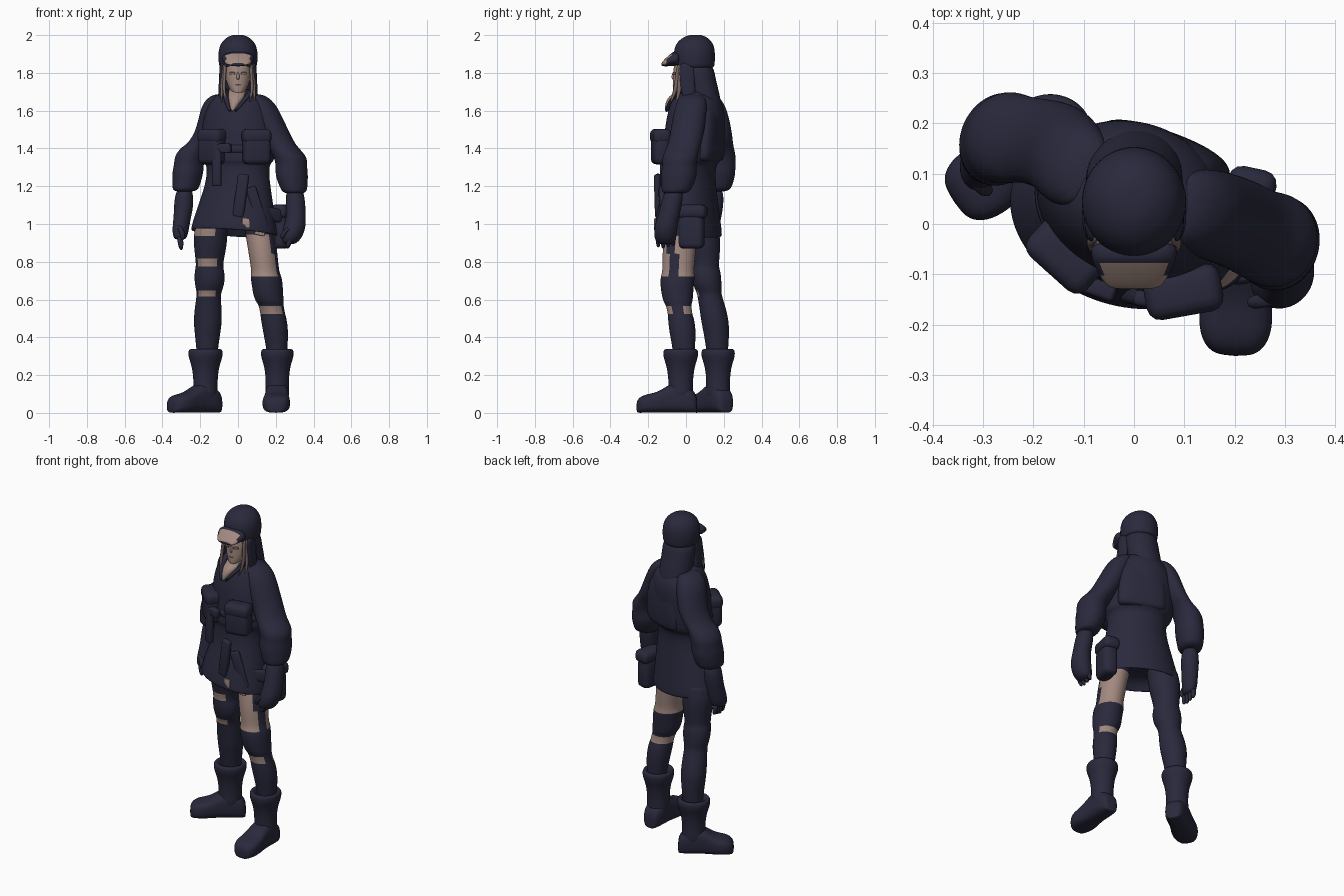
import bpy, bmesh, math
from mathutils import Vector, Matrix


def material(name, rgb):
    m = bpy.data.materials.new(name)
    m.diffuse_color = (*rgb, 1)
    return m


NAVY = material("navy cloth", (0.0225, 0.022, 0.046))
SKIN = material("warm skin", (0.36, 0.25, 0.215))
HAIR = material("brown hair", (0.19, 0.135, 0.12))
SHADE = material("dusky skin", (0.25, 0.165, 0.145))


def spow(v, p):
    return math.copysign(abs(v) ** p, v)


def loft(name, rings, mats=(NAVY,), yaw=0, u=None, v=None, n=16, p=1.0, sub=2, rule=None, warp=None):
    """Skin closed rings (x, y, z, half_u, half_v) into a smooth body."""
    a = math.radians(yaw)
    u = u or Vector((math.cos(a), math.sin(a), 0))
    v = v or Vector((-math.sin(a), math.cos(a), 0))
    bm = bmesh.new()
    rows = []
    for x, y, z, ru, rv in rings:
        row = []
        for i in range(n):
            t = 2 * math.pi * (i + 0.5) / n
            co = Vector((x, y, z)) + u * ru * spow(math.cos(t), p) + v * rv * spow(math.sin(t), p)
            row.append(bm.verts.new(warp(co) if warp else co))
        rows.append(row)
    for r0, r1 in zip(rows, rows[1:]):
        for i in range(n):
            bm.faces.new((r0[i], r0[(i + 1) % n], r1[(i + 1) % n], r1[i]))
    bm.faces.new(rows[0][::-1])
    bm.faces.new(rows[-1])
    bmesh.ops.recalc_face_normals(bm, faces=bm.faces)
    for f in bm.faces:
        f.smooth = True
        if rule:
            f.material_index = rule(f.calc_center_median())
    return finish(name, bm, mats, sub)


def finish(name, bm, mats, sub=0):
    me = bpy.data.meshes.new(name)
    bm.to_mesh(me)
    bm.free()
    for m in mats:
        me.materials.append(m)
    ob = bpy.data.objects.new(name, me)
    bpy.context.collection.objects.link(ob)
    if sub:
        mod = ob.modifiers.new("smooth", "SUBSURF")
        mod.levels = mod.render_levels = sub
    return ob


def box(name, loc, size, yaw=0, tilt=0, bevel=0.028, mat=NAVY):
    bm = bmesh.new()
    bmesh.ops.create_cube(bm, size=1, matrix=Matrix.Diagonal((*size, 1)))
    for f in bm.faces:
        f.smooth = True
    ob = finish(name, bm, (mat,))
    ob.location = loc
    ob.rotation_euler = (0, math.radians(tilt), math.radians(yaw))
    mod = ob.modifiers.new("round", "BEVEL")
    mod.width, mod.segments = bevel, 3
    return ob


YAW = -20  # the body is turned a little to its right


def hem_slope(co):
    """Raise the hem at the front and on the left."""
    k = max(0, min(1, (1.15 - co.z) / .19))
    return co + Vector((0, 0, k * (-.09 * co.x - .11 * co.y)))


# Coat: flared skirt, gathered waist, short upper jacket, shoulders
loft("coat", [
    (-.02, .01, 1.03, .17, .11), (-.02, .01, .96, .225, .160), (-.02, .01, .945, .236, .173),
    (-.02, .01, .97, .236, .174), (-.015, .012, 1.06, .215, .160), (-.005, .018, 1.16, .19, .142),
    (0, .02, 1.25, .170, .130), (0, .025, 1.32, .172, .132), (0, .03, 1.33, .197, .150),
    (0, .037, 1.37, .202, .155), (0, .044, 1.48, .200, .155), (0, .055, 1.58, .186, .152),
    (0, .055, 1.65, .155, .132), (0, .045, 1.695, .100, .095), (0, .04, 1.715, .065, .07)],
    yaw=YAW, n=24, warp=hem_slope)
loft("chest_belt", [(0, .035, z, .204 + d, .158 + d) for z, d in
                    ((1.37, -.03), (1.375, .002), (1.42, .002), (1.425, -.03))], yaw=YAW, n=24)
# Fuller back panel of the jacket
loft("back_panel", [(.055, .125, 1.33, .12, .04), (.057, .135, 1.345, .145, .048),
                    (.058, .14, 1.45, .142, .048), (.055, .14, 1.56, .125, .046),
                    (.05, .125, 1.63, .09, .035)], yaw=YAW, p=.8)

# Bare skin at the coat opening
box("opening_skin", (.042, -.163, 1.005), (.04, .009, .05), -5, bevel=.003, mat=SKIN)
box("hem_skin", (.115, -.128, .955), (.055, .009, .03), 10, 12, bevel=.003, mat=SKIN)

# Neck, open collar and choker
loft("neck", [(0, .01, 1.78, .045, .05), (0, .01, 1.71, .048, .052), (-.008, -.05, 1.675, .048, .045),
              (-.018, -.08, 1.64, .030, .030), (-.03, -.105, 1.595, .006, .010)], (SKIN,))
loft("choker", [(0, .01, 1.685, .045, .05), (0, .006, 1.685, .058, .064),
                (0, .008, 1.706, .056, .062), (0, .01, 1.706, .045, .05)])
for s in (-1, 1):
    loft("collar_flap", [(s * .075, .02, 1.725, .012, .03), (s * .067, -.035, 1.695, .016, .025),
                         (s * .047 - .015, -.075, 1.655, .015, .02),
                         (s * .012 - .03, -.105, 1.59, .008, .012)], n=10)

# Head
loft("face", [(0, -.045, 1.683, .016, .018), (0, -.033, 1.70, .036, .036), (0, -.01, 1.74, .060, .060),
              (0, .008, 1.79, .072, .078), (0, .02, 1.85, .078, .086), (0, .03, 1.90, .07, .08)], (SKIN,))
loft("nose", [(0, -.060, 1.81, .006, .008), (0, -.066, 1.775, .010, .017),
              (0, -.060, 1.762, .008, .008)], (SKIN,), n=8)
box("mouth", (0, -.0615, 1.735), (.026, .018, .006), bevel=.002, mat=SHADE)
for s in (-1, 1):
    box("eye", (s * .03, -.064, 1.797), (.030, .009, .013), yaw=s * 20, bevel=.003, mat=SHADE)

# Cap with a short steep bill, lighter in the middle
loft("cap", [(0, .045, 1.825, .09, .095), (0, .045, 1.832, .102, .108), (0, .044, 1.89, .107, .112),
             (0, .045, 1.94, .101, .107), (0, .047, 1.975, .078, .084),
             (0, .05, 1.996, .045, .05), (0, .05, 2.002, .018, .02)], n=20)
loft("cap_bill", [(0, -.03, 1.875, .09, .036), (0, -.064, 1.875, .086, .038), (0, -.074, 1.872, .084, .036),
                  (0, -.104, 1.858, .070, .024), (0, -.122, 1.849, .056, .014),
                  (0, -.130, 1.845, .044, .007)],
     (NAVY, SKIN), u=Vector((1, 0, 0)), v=Vector((0, 0, 1)), p=.85,
     rule=lambda c: int(c.y < -.07 and abs(c.x) < .066 and c.z > 1.845))

# Long dark hair behind and beside the face, thin brown locks in front
loft("back_hair", [(0, .05, 1.86, .100, .097), (0, .07, 1.78, .098, .085), (0, .093, 1.69, .100, .087),
                   (.005, .115, 1.60, .090, .080), (.01, .13, 1.52, .05, .05)])
for s in (-1, 1):
    loft("side_hair", [(s * .083, .005, 1.86, .016, .045), (s * .086, .006, 1.78, .014, .042),
                       (s * .092, .01, 1.70, .014, .04), (s * .09, .03, 1.62, .012, .03)], n=10)
    for k in (0, 1):
        loft("front_lock", [(s * (.074 - .006 * k), -.024 - .012 * k, 1.85, .010, .016),
                            (s * (.080 - .008 * k), -.030 - .014 * k, 1.77, .009, .015),
                            (s * (.088 - .012 * k), -.036 - .022 * k, 1.70, .009, .012),
                            (s * (.086 - .026 * k), -.052 - .03 * k, 1.64, .004, .006)], (HAIR,), n=8)

# Arms: puffed sleeves ending in a cuff, then gloves
loft("left_sleeve", [
    (-.09, .10, 1.69, .04, .06), (-.115, .115, 1.645, .070, .09), (-.135, .135, 1.57, .070, .096),
    (-.155, .155, 1.49, .068, .092), (-.195, .165, 1.425, .070, .088), (-.225, .168, 1.405, .078, .088),
    (-.255, .172, 1.36, .081, .096), (-.260, .172, 1.315, .078, .092), (-.266, .168, 1.27, .083, .098),
    (-.272, .165, 1.225, .075, .09), (-.278, .158, 1.185, .070, .085), (-.283, .15, 1.17, .05, .06)], yaw=YAW)
loft("right_sleeve", [
    (.09, .035, 1.69, .04, .06), (.125, .03, 1.645, .070, .085), (.155, .018, 1.57, .077, .092),
    (.19, .008, 1.49, .080, .092), (.225, -.008, 1.42, .080, .092), (.25, -.022, 1.39, .085, .092),
    (.28, -.032, 1.35, .088, .098), (.282, -.035, 1.31, .083, .092), (.284, -.037, 1.265, .087, .100),
    (.290, -.043, 1.22, .079, .092), (.298, -.053, 1.175, .068, .080), (.30, -.06, 1.16, .05, .06)], yaw=YAW)
loft("left_glove", [
    (-.283, .15, 1.20, .045, .05), (-.287, .145, 1.10, .053, .056), (-.294, .135, 1.04, .046, .054),
    (-.302, .125, .99, .044, .056), (-.306, .115, .94, .040, .052), (-.306, .11, .915, .025, .04)], yaw=YAW)
loft("right_glove", [
    (.30, -.06, 1.20, .045, .05), (.304, -.075, 1.11, .053, .058), (.308, -.093, 1.04, .051, .058),
    (.300, -.106, .985, .060, .064), (.285, -.110, .93, .056, .062), (.27, -.108, .89, .035, .045)], yaw=YAW)
for hx, hy, hz, dx in ((-.308, .115, .938, .008), (.285, -.108, .945, -.025)):
    for k in range(4):
        y = hy + (k - 1.5) * .026
        loft("finger", [(hx, y, hz, .018, .015), (hx + dx * .5, y, hz - .04, .017, .014),
                        (hx + dx, y, hz - .078 + .008 * abs(k - 1), .010, .009)], n=8)
    loft("thumb", [(hx - dx, hy - .03, hz + .06, .018, .018), (hx + dx * 2, hy - .050, hz + .01, .016, .016),
                   (hx + dx * 2, hy - .045, hz - .025, .010, .010)], n=8)


# Legs: long socks with bare bands, a dark strip down the right outer side
def right_bare(c):
    thigh = .736 < c.z < .97 and not (c.x > .18 and -.095 < c.y < -.05)
    shin = .51 < c.z < .578 and not (c.x > .228 and -.07 < c.y < -.01)
    return int(thigh or shin)


def left_bare(c):
    return int((.77 < c.z < .814 and c.y < .065 and c.x < -.105)
               or (.93 < c.z < .985 and c.y < .06 and c.x < -.13)
               or (.622 < c.z < .644 and c.y < .085 and c.x < -.12))


loft("right_leg", [
    (.10, -.01, 1.03, .078, .08), (.118, -.028, .95, .079, .085), (.133, -.038, .84, .077, .090),
    (.145, -.042, .745, .073, .083), (.147, -.043, .728, .083, .092), (.155, -.048, .68, .083, .09),
    (.160, -.045, .62, .080, .084), (.170, -.042, .585, .074, .077), (.174, -.04, .575, .066, .068),
    (.186, -.03, .515, .066, .065), (.188, -.027, .505, .069, .070), (.200, -.018, .43, .068, .072),
    (.205, -.012, .35, .057, .060), (.21, -.01, .25, .05, .055)], (NAVY, SKIN), yaw=-8, n=20,
    rule=right_bare)
loft("left_leg", [
    (-.13, .08, 1.03, .09, .09), (-.14, .085, .978, .088, .09), (-.145, .09, .942, .090, .09),
    (-.147, .095, .88, .088, .088), (-.150, .10, .815, .075, .078), (-.151, .102, .77, .072, .073),
    (-.151, .105, .75, .081, .078), (-.150, .11, .69, .083, .078), (-.153, .12, .645, .068, .068),
    (-.155, .125, .622, .064, .065), (-.158, .14, .56, .072, .070), (-.160, .155, .48, .078, .073),
    (-.162, .163, .40, .065, .066), (-.163, .165, .33, .057, .058), (-.165, .168, .25, .05, .05)],
    (NAVY, SKIN), yaw=-30, n=20, rule=left_bare)


# Boots: wide cuff, narrow ankle, chunky foot
def boot(name, x, y, toe_dir, toe_len):
    d = Vector((math.cos(math.radians(toe_dir)), math.sin(math.radians(toe_dir)), 0))
    side = Vector((-d.y, d.x, 0))
    loft(name + "_shaft", [(x, y, z, a, b) for z, a, b in (
        (.06, .068, .066), (.13, .066, .064), (.19, .067, .063), (.25, .077, .071), (.295, .094, .088),
        (.325, .096, .090), (.340, .086, .080), (.335, .07, .065), (.30, .05, .05))], u=d, v=side)
    prof = ((-.088, .030, .07), (-.078, .047, .11), (-.04, .060, .14), (.02, .062, .17), (.08, .064, .14),
            (.13, .073, .108), (.185, .075, .100), (.222, .060, .085), (.24, .034, .06))
    k = toe_len / .24
    loft(name + "_foot", [(*(Vector((x, y, h / 2)) + d * s * (k if s > 0 else 1)), w, h / 2)
                          for s, w, h in prof], u=side, v=Vector((0, 0, 1)), p=.65)


boot("right_boot", .208, -.028, -92, .235)
boot("left_boot", -.172, .17, -146, .225)

# Chest pouches with flaps
for label, x, y, yaw in (("left", -.137, -.063, -42), ("right", .098, -.135, 10)):
    box(label + "_pouch", (x, y, 1.405), (.147, .088, .178), yaw)
    box(label + "_pouch_flap", (x, y, 1.465), (.155, .096, .078), yaw)

# Buckle and hanging straps
box("buckle", (-.08, -.125, 1.40), (.09, .035, .05), -20, bevel=.01)
box("hanging_strap", (-.112, -.118, 1.30), (.05, .03, .20), -25, bevel=.01)
box("long_strap", (.015, -.148, 1.15), (.06, .032, .23), -12, 8, bevel=.012)
box("side_strap", (.10, -.125, 1.09), (.055, .026, .22), 10, -18, bevel=.01)
box("hip_strap", (.185, -.055, 1.05), (.11, .03, .07), 35, 10, bevel=.012)

# Hip pouch with flap
box("hip_pouch", (.225, .03, .96), (.085, .135, .18), -12)
box("hip_pouch_flap", (.225, .035, 1.065), (.098, .155, .075), -12)
